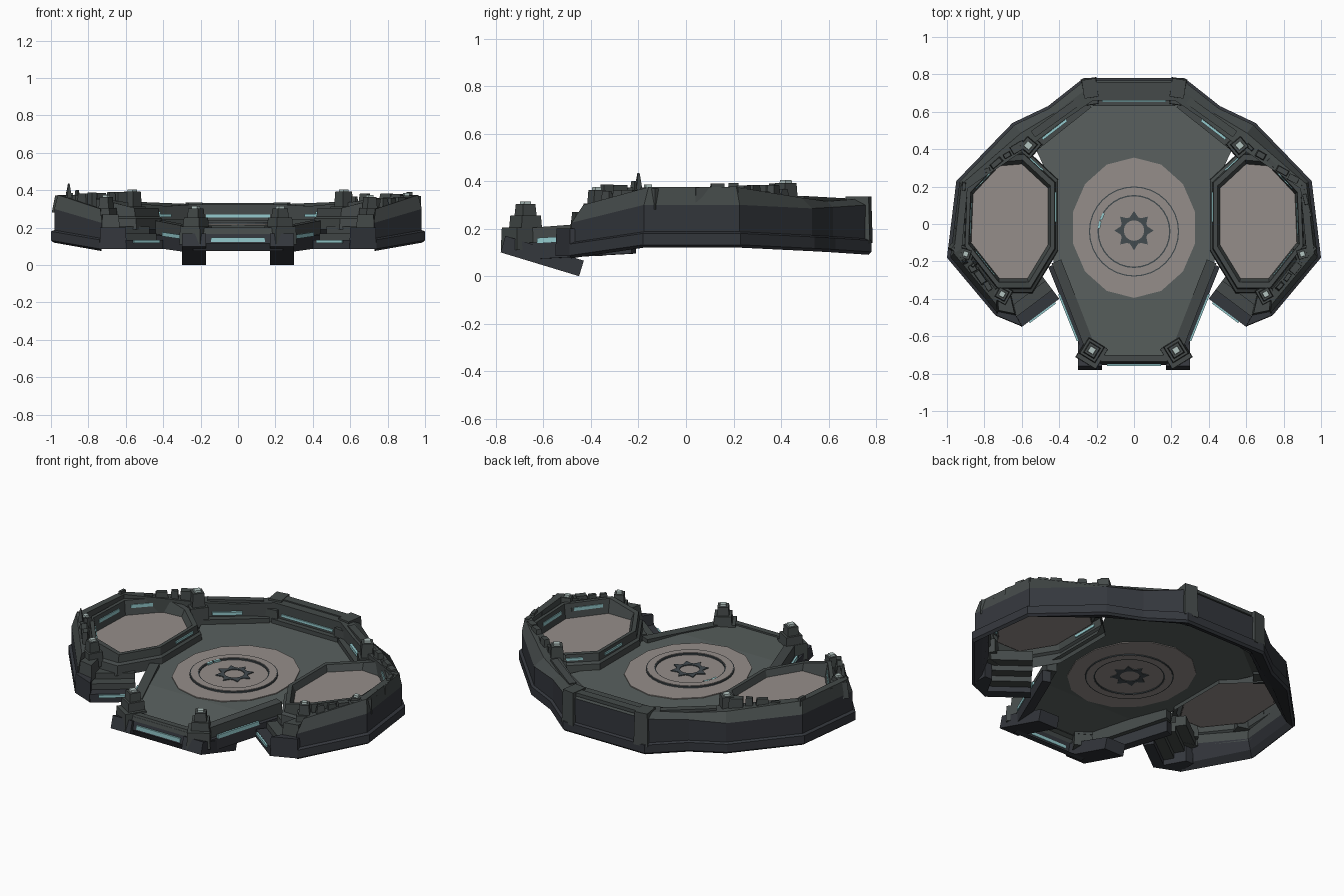
import bpy, bmesh, math, random
from mathutils import Vector, Matrix

if "Cube" in bpy.data.objects:
    bpy.data.objects.remove(bpy.data.objects["Cube"])
random.seed(4)

def material(name, r, g, b):
    m = bpy.data.materials.new(name)
    m.diffuse_color = (r, g, b, 1)
    m.use_nodes = True
    m.node_tree.nodes["Principled BSDF"].inputs["Base Color"].default_value = m.diffuse_color
    return m

SKIRT = material("dark slate", .034, .038, .046)
WALL = material("grey stone", .058, .068, .067)
DECK = material("green grey floor", .10, .118, .113)
PALE = material("taupe slabs", .30, .27, .255)
CYAN = material("cyan light", .30, .60, .62)
CAP = material("pale cap", .45, .55, .53)
DARK = material("dark inlay", .055, .07, .078)

def make(name, verts, faces, mats, index=None):
    me = bpy.data.meshes.new(name)
    me.from_pydata([tuple(v) for v in verts], [], faces)
    for m in mats:
        me.materials.append(m)
    if index:
        for p, i in zip(me.polygons, index):
            p.material_index = i
    bm = bmesh.new()
    bm.from_mesh(me)
    bmesh.ops.recalc_face_normals(bm, faces=bm.faces)
    bm.to_mesh(me)
    bm.free()
    ob = bpy.data.objects.new(name, me)
    bpy.context.collection.objects.link(ob)
    return ob

def loft(name, rings, mats, level_mat=None, wrap_rings=False, wrap_pts=True, caps=False):
    """Skin a list of equal-length point rings."""
    n, k = len(rings[0]), len(rings)
    faces, idx = [], []
    for j in range(k if wrap_rings else k - 1):
        for i in range(n if wrap_pts else n - 1):
            a, b = j * n, ((j + 1) % k) * n
            faces.append((a + i, a + (i + 1) % n, b + (i + 1) % n, b + i))
            idx.append(level_mat[j] if level_mat else 0)
    if caps:
        faces += [tuple(range(n)), tuple(range((k - 1) * n, k * n))]
        idx += [0, 0]
    return make(name, [p for r in rings for p in r], faces, mats, idx)

def prism(name, pts, z0, z1, mat, taper=1.0):
    cx = sum(p[0] for p in pts) / len(pts)
    cy = sum(p[1] for p in pts) / len(pts)
    top = [(cx + (x - cx) * taper, cy + (y - cy) * taper, z1) for x, y in pts]
    return loft(name, [[(x, y, z0) for x, y in pts], top], [mat], caps=True)

def block(name, x, y, w, d, z0, z1, ang, mat, taper=1.0):
    c, s = math.cos(ang), math.sin(ang)
    pts = [(x + c * u * w / 2 - s * v * d / 2, y + s * u * w / 2 + c * v * d / 2)
           for u, v in ((-1, -1), (1, -1), (1, 1), (-1, 1))]
    return prism(name, pts, z0, z1, mat, taper)

def bar(name, p, q, w, h, mat):
    p, q = Vector(p), Vector(q)
    side = (q - p).cross(Vector((0, 0, 1))).normalized() * w / 2
    up = Vector((0, 0, h / 2))
    ends = [[e + side + up, e - side + up, e - side - up, e + side - up] for e in (p, q)]
    return loft(name, ends, [mat], caps=True)

def ellipse(n, rx, ry, cy, z, star=1.0, rot=0.0):
    return [((rx * (star if i % 2 else 1)) * math.cos(rot + math.tau * i / n),
             cy + (ry * (star if i % 2 else 1)) * math.sin(rot + math.tau * i / n), z) for i in range(n)]

def annulus(name, n, r0, r1, cy, z0, z1, mat, star=1.0):
    return loft(name, [ellipse(n, r1, r1, cy, z0, star), ellipse(n, r1, r1, cy, z1, star),
                       ellipse(n, r0, r0, cy, z1), ellipse(n, r0, r0, cy, z0)], [mat], wrap_rings=True)

# outer rim: hull point, wall point, bottom z, shoulder z, crest z
half = [((.27, .78), (.22, .66), .09, .30, .325), ((.46, .63), (.38, .55), .10, .29, .315),
        ((.65, .54), (.55, .42), .105, .285, .33), ((.95, .23), (.89, .19), .12, .30, .375),
        ((1, -.18), (.92, -.13), .12, .30, .375), ((.74, -.49), (.73, -.36), .075, .225, .30)]
stations = [((-o[0], o[1]), (-w[0], w[1]), a, b, c) for o, w, a, b, c in reversed(half)] + half

def section(o, w, zb, zt, zc):
    o, w = Vector(o), Vector(w)
    mid = o.lerp(w, .45)
    at = lambda v, z: (v.x, v.y, z)
    return [at(w, .2), at(o.lerp(w, .6), zb + .03), at(o * .985, zb), at(o, zb + .012), at(o, zb + .06),
            at(o * .982, zb + .067), at(o * .982, zt), at(mid, zc), at(w, zc), at(w, .2)]
cols = [section(*s) for s in stations]
loft("outer_rim", [list(r) for r in zip(*cols)], [SKIRT, WALL], [0] * 6 + [1] * 3, wrap_pts=False)
for c in (cols[0], cols[-1]):
    make("rim_end", c, [tuple(range(10))], [WALL])

# main deck with slightly sloping front apron
right = [(.22, .67), (.54, .43), (.43, .2), (.43, -.2), (.345, -.4)]
outline = [(x, y, .215) for x, y in right] + [(-x, y, .215) for x, y in reversed(right)]
make("main_deck", outline + [(.21, -.74, .187), (-.21, -.74, .187)],
     [tuple(range(10)), (4, 10, 11, 5)], [DECK])

# centre floor disc, ring and star inlay
prism("centre_disc", [p[:2] for p in ellipse(14, .335, .375, -.02, 0, rot=math.pi / 14)], .211, .220, PALE)
annulus("centre_ring", 32, .195, .235, -.04, .205, .231, PALE)
annulus("ring_inner_edge", 32, .188, .196, -.04, .206, .228, DARK)
annulus("ring_outer_edge", 32, .234, .241, -.04, .206, .228, DARK)
annulus("star_inlay", 16, .055, .075, -.035, .207, .225, DARK, 1.0)
for i in range(8):
    a = math.tau * i / 8
    u, v = Vector((math.cos(a), math.sin(a))), Vector((-math.sin(a), math.cos(a)))
    c = Vector((0, -.035))
    prism("star_point", [c + u * .068 + v * .024, c + u * .068 - v * .024, c + u * .105], .207, .225, DARK)
for a in (2.6, 2.85):
    p, q = [(.188 * math.cos(t), -.04 + .188 * math.sin(t), .225) for t in (a, a + .2)]
    bar("ring_light", p, q, .012, .012, CYAN)

# back wall details
bar("back_wall_cap", (-.2, .735, .322), (.2, .735, .322), .05, .02, WALL)
bar("back_wall_foot", (-.22, .648, .225), (.22, .648, .225), .035, .03, WALL)
bar("back_light", (-.17, .657, .262), (.17, .657, .262), .008, .016, CYAN)

# front apron between the feet
loft("front_apron", [[(x, y, z) for x in (-.24, .24)] for y, z in
     ((-.70, .075), (-.735, .075), (-.755, .115), (-.745, .165), (-.735, .20), (-.70, .20), (-.70, .186))],
     [SKIRT, WALL], [0, 0, 0, 1, 1, 1], wrap_pts=False)
bar("front_light", (-.145, -.754, .136), (.145, -.754, .136), .009, .024, CYAN)

pad = [(.86, .16), (.72, .31), (.60, .32), (.46, .19), (.46, -.11), (.57, -.29), (.72, -.29), (.87, -.10)]

def post(s, x, y, w, z0, z1, ang):
    block("post_base", s * x, y, w * 1.3, w * 1.3, z0, z0 + (z1 - z0) * .55, s * ang, WALL, .9)
    block("post_column", s * x, y, w, w, z0, z1 - .012, s * ang, WALL, .75)
    block("post_cap", s * x, y, w * .45, w * .45, z1 - .02, z1, s * ang, CAP, .9)

for s in (1, -1):
    # raised side pad and its kerb
    def ring(k, z=None):
        return [(s * (.67 + (x - .67) * k), .01 + (y - .01) * k,
                 z if z else (.35 if x > .7 else .305)) for x, y in pad]
    make("side_pad", ring(1.02, .268), [tuple(range(8))], [PALE])
    loft("pad_kerb", [ring(1.27, .19), ring(1.25, .25), ring(1.19, .26), ring(1.17), ring(1.07), ring(1.0, .266)],
         [WALL])
    inner, outer = ring(1.185, .28), ring(1.055, .315)
    for i in (2, 3):
        bar("kerb_light", Vector(inner[i]).lerp(Vector(inner[i + 1]), .15),
            Vector(inner[i]).lerp(Vector(inner[i + 1]), .6), .012, .014, CYAN)
    for i in (0, 6, 7):
        a, b = Vector(outer[i]), Vector(outer[(i + 1) % 8])
        bar("pad_wall_light", a.lerp(b, .15), a.lerp(b, .8), .012, .02, CYAN)

    # steps down towards the front, with a side cheek
    d, n = Vector((.20, -.15)), Vector((.036, .048))
    for i in range(4):
        a = Vector((.40, -.40)) + n * i
        prism("step", [(s * p.x, p.y) for p in (a, a + d, a + d + n, a + n)],
              .085 + .032 * i, .135 + .035 * i, WALL if i else SKIRT)
    prism("step_cheek", [(s * x, y) for x, y in ((.595, -.55), (.74, -.49), (.74, -.38), (.69, -.38))],
          .085, .20, SKIRT, .95)
    prism("step_shoulder", [(s * x, y) for x, y in ((.63, -.49), (.73, -.47), (.74, -.34), (.66, -.36))],
          .18, .27, WALL, .85)
    bar("step_light", (s * .42, -.42, .125), (s * .56, -.525, .125), .012, .016, CYAN)

    # side rail of the front apron
    bar("apron_rail_base", (s * .435, -.22, .13), (s * .26, -.66, .105), .05, .07, SKIRT)
    bar("apron_rail", (s * .415, -.20, .20), (s * .235, -.66, .165), .055, .075, WALL)
    bar("apron_light", (s * .40, -.375, .165), (s * .30, -.625, .15), .012, .022, CYAN)

    # sloping foot slab
    loft("front_foot", [[(s * x, y, z) for y, z in ((-.78, .10), (-.45, 0), (-.43, .065), (-.76, .17))]
                        for x in (.17, .30)], [SKIRT], caps=True)
    block("foot_shoulder", s * .225, -.69, .13, .13, .11, .205, s * .55, WALL, .95)

    # posts
    post(s, .225, -.675, .08, .18, .315, .55)
    post(s, .565, .42, .085, .2, .405, .7)
    post(s, .90, -.16, .065, .25, .385, .3)
    post(s, .705, -.375, .07, .22, .375, .5)
    block("back_post", s * .235, .725, .085, .11, .14, .335, -s * .15, WALL, .9)
    block("back_post_foot", s * .235, .665, .09, .06, .2, .29, -s * .15, WALL, .9)

    # back side wall lights and buttress
    bar("side_wall_foot", (s * .24, .64, .228), (s * .53, .41, .228), .04, .03, WALL)
    bar("side_wall_light", (s * .36, .555, .265), (s * .49, .455, .265), .014, .018, CYAN)
    bar("side_wall_cap", (s * .29, .66, .315), (s * .54, .48, .325), .04, .025, WALL)

    # broken masonry along the pad wall
    path = [Vector((.62, .41)), Vector((.91, .20)), Vector((.945, -.14)), Vector((.74, -.38))]
    for i in range(15):
        t = i / 15 * 3
        p = path[int(t)].lerp(path[int(t) + 1], t % 1)
        r = random.uniform
        e = path[int(t) + 1] - path[int(t)]
        block("broken_stone", s * p.x, p.y, r(.05, .10), r(.025, .05), .28, r(.35, .392),
              s * (math.atan2(e.y, e.x) + r(-.2, .2)), WALL, r(.55, .9))

# tall broken shard on the left pad
block("broken_shard", -.905, -.20, .035, .035, .33, .435, .4, WALL, .2)
block("broken_shard", -.86, -.22, .04, .03, .30, .40, .9, WALL, .4)
